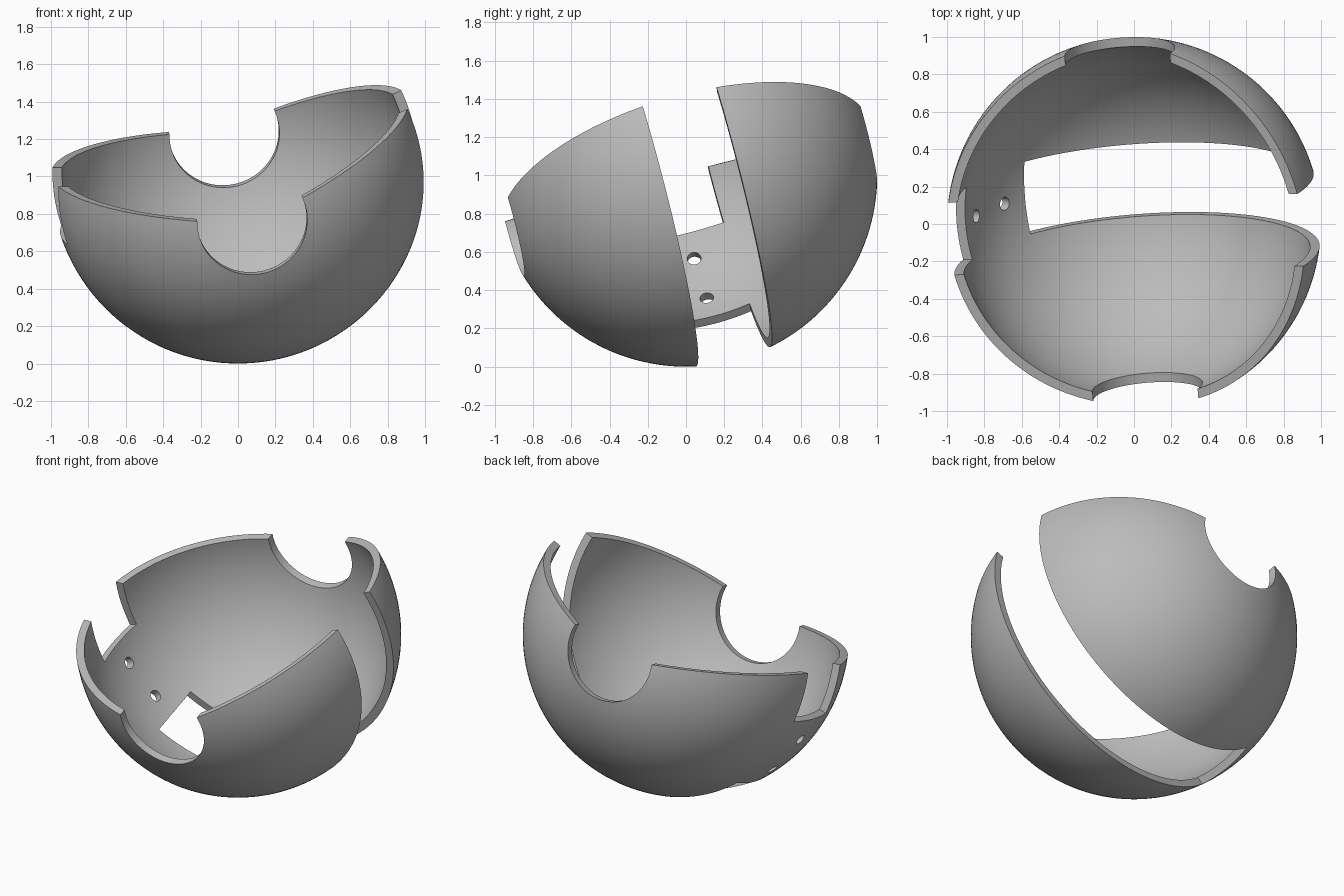
import bpy, bmesh, math
from mathutils import Matrix, Vector

if "Cube" in bpy.data.objects:
    bpy.data.objects.remove(bpy.data.objects["Cube"])

# Tilted frame: the Y column is the axle through both round notches
axle = Vector((-0.08, 0.965, 0.25)).normalized()
up = Vector((0, -axle.z, axle.y)).normalized()
side = axle.cross(up)
FRAME = Matrix.Translation((0, 0, 1)) @ Matrix((side, axle, up)).transposed().to_4x4()

OUTER, INNER, NOTCH, SLOT = 1.0, 0.95, 0.295, 0.2
RIM_START, RIM_END = 179, 384.5        # shell opening, degrees around the axle
BRIDGE_START, BRIDGE_END = 198, 232    # plate joining the two halves


def make_object(name, bm):
    bmesh.ops.recalc_face_normals(bm, faces=bm.faces)
    mesh = bpy.data.meshes.new(name)
    bm.to_mesh(mesh)
    bm.free()
    obj = bpy.data.objects.new(name, mesh)
    bpy.context.collection.objects.link(obj)
    obj.matrix_world = FRAME
    return obj


def sweep(name, top, bottom, start, end, steps):
    """Sweep a band between two (axial, radial) lines around the axle."""
    bm = bmesh.new()
    ring = top + bottom[::-1]
    n = len(ring)
    rows = []
    for s in range(steps + 1):
        a = math.radians(start + (end - start) * s / steps)
        rows.append([bm.verts.new((r * math.cos(a), y, r * math.sin(a))) for y, r in ring])
    for p, q in zip(rows, rows[1:]):
        for i in range(n):
            j = (i + 1) % n
            bm.faces.new((p[i], p[j], q[j], q[i]))
    for row in (rows[0], rows[-1]):
        for i in range(len(top) - 1):
            bm.faces.new((row[i], row[i + 1], row[n - 2 - i], row[n - 1 - i]))
    return make_object(name, bm)


def arc(radius, count=64):
    limit = math.acos(NOTCH / radius)
    angles = [limit * (2 * i / count - 1) for i in range(count + 1)]
    return [(radius * math.sin(t), radius * math.cos(t)) for t in angles]


def hole_cutter(angle):
    a = math.radians(angle)
    out = Vector((math.cos(a), 0, math.sin(a)))
    place = Matrix.Translation(out) @ out.to_track_quat('Z', 'Y').to_matrix().to_4x4()
    bm = bmesh.new()
    bmesh.ops.create_cone(bm, cap_ends=True, segments=32, radius1=0.036,
                          radius2=0.036, depth=0.4, matrix=place)
    return make_object("hole_cutter", bm)


# Spherical shell, open at the top, with a round notch at each end of the axle
shell = sweep("spherical_shell", arc(OUTER), arc(INNER), RIM_START, RIM_END, 110)

# Slot around the middle on both sides of the bridge, and two bolt holes in it
slot_top = [(-SLOT, 1.3), (SLOT, 1.3)]
slot_bottom = [(-SLOT, 0.5), (SLOT, 0.5)]
cutters = [
    sweep("slot_cutter", slot_top, slot_bottom, RIM_START - 20, BRIDGE_START, 12),
    sweep("slot_cutter", slot_top, slot_bottom, BRIDGE_END, RIM_END + 20, 48),
    hole_cutter(207), hole_cutter(223),
]
bpy.context.view_layer.objects.active = shell
shell.select_set(True)
for cutter in cutters:
    cutter.hide_render = True
    mod = shell.modifiers.new("cut", 'BOOLEAN')
    mod.operation, mod.solver, mod.object = 'DIFFERENCE', 'EXACT', cutter
    bpy.ops.object.modifier_apply(modifier=mod.name)
    bpy.data.objects.remove(cutter)

# One plain grey over the whole shell
grey = bpy.data.materials.new("plain_grey")
grey.use_nodes = True
colour = (0.5, 0.5, 0.5, 1)
grey.diffuse_color = colour
grey.node_tree.nodes["Principled BSDF"].inputs["Base Color"].default_value = colour
shell.data.materials.clear()
shell.data.materials.append(grey)
for poly in shell.data.polygons:
    poly.material_index = 0
bpy.ops.object.shade_smooth_by_angle(angle=math.radians(30))
